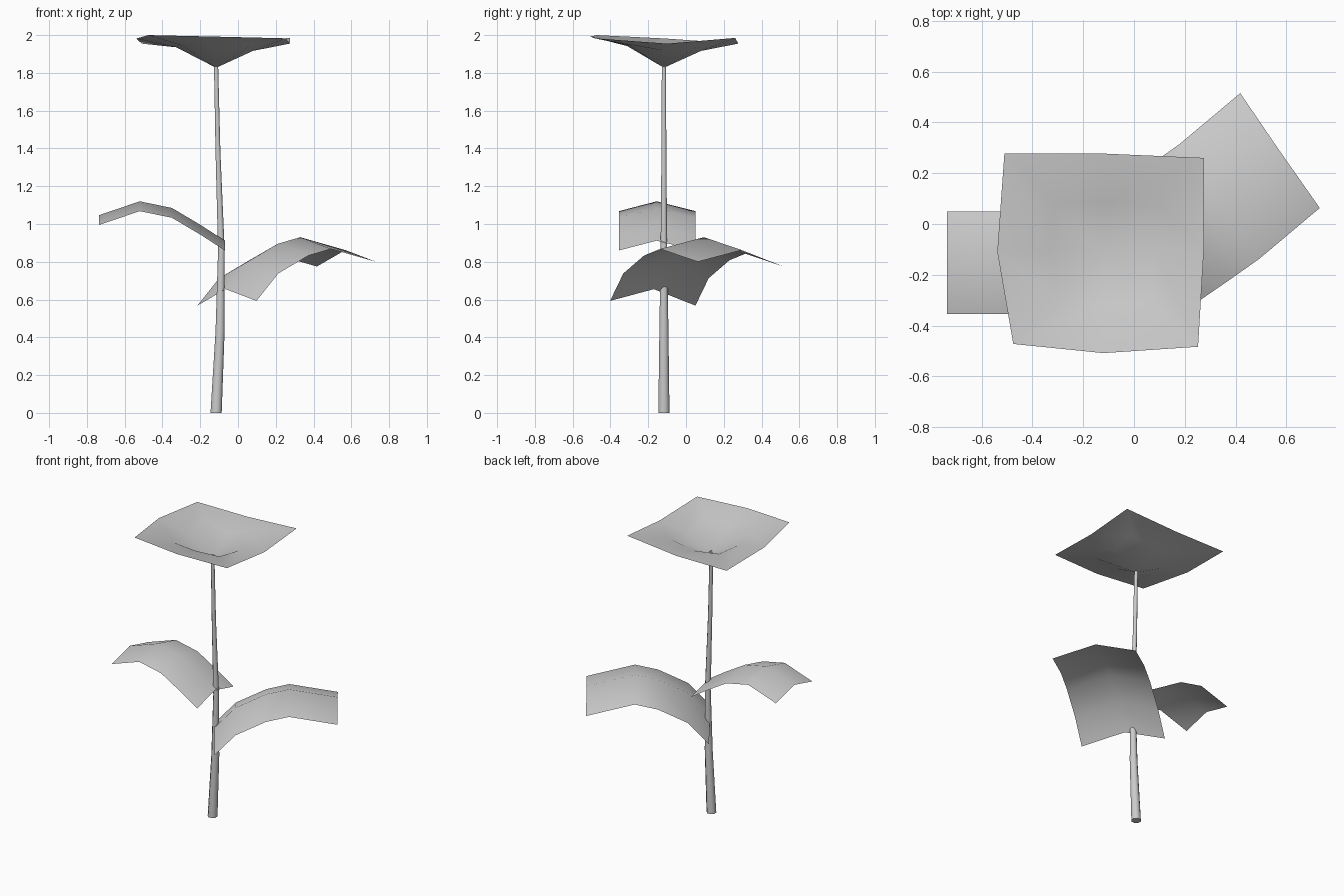
import bpy
import math
from mathutils import Vector

cube = bpy.data.objects.get("Cube")
if cube:
    bpy.data.objects.remove(cube, do_unlink=True)

# Single plain grey
grey = bpy.data.materials.new("plain grey")
grey.use_nodes = True
colour = (0.6, 0.6, 0.6, 1)
grey.diffuse_color = colour
grey.node_tree.nodes["Principled BSDF"].inputs["Base Color"].default_value = colour


def add_part(name, verts, faces):
    mesh = bpy.data.meshes.new(name)
    mesh.from_pydata(verts, [], faces)
    mesh.materials.append(grey)
    obj = bpy.data.objects.new(name, mesh)
    bpy.context.collection.objects.link(obj)
    bpy.ops.object.select_all(action='DESELECT')
    obj.select_set(True)
    bpy.context.view_layer.objects.active = obj
    bpy.ops.object.shade_smooth_by_angle(angle=math.radians(60))
    return obj


def bridge(a, b, count, closed):
    """Quads joining two rows of points that start at indices a and b."""
    steps = count if closed else count - 1
    return [(a + i, a + (i + 1) % count, b + (i + 1) % count, b + i)
            for i in range(steps)]


# Stem: tapered rings along a slightly bowed path (x, z, radius)
SIDES = 8
STEM_Y = -0.117
path = [(-0.116, 0, 0.032), (-0.095, 0.43, 0.026), (-0.088, 0.86, 0.019),
        (-0.106, 1.38, 0.014), (-0.116, 1.835, 0.012)]
verts, faces = [], []
for x, z, r in path:
    for i in range(SIDES):
        t = math.tau * (i + 0.5) / SIDES
        verts.append((x + r * math.cos(t), STEM_Y + r * math.sin(t), z))
for k in range(len(path) - 1):
    faces += bridge(k * SIDES, (k + 1) * SIDES, SIDES, True)
faces.append(tuple(reversed(range(SIDES))))
add_part("stem", verts, faces)


# Leaves: an arched ridge with a drooping sheet on each side
def leaf(name, ridge, right_side, left_side):
    points = []
    for p in ridge:
        mid = Vector(p)
        points += [mid + Vector(right_side), mid, mid + Vector(left_side)]
    quads = []
    for k in range(len(ridge) - 1):
        quads += [tuple(reversed(q)) for q in bridge(k * 3, k * 3 + 3, 3, False)]
    return add_part(name, points, quads)


leaf("right_leaf",
     [(-0.07, -0.155, 0.912), (-0.195, -0.155, 0.993), (-0.35, -0.155, 1.085),
      (-0.52, -0.155, 1.12), (-0.735, -0.155, 1.047)],
     (0, 0.205, -0.052), (0, -0.2, -0.052))
leaf("left_leaf",
     [(-0.065, -0.17, 0.655), (0.05, -0.1, 0.80), (0.21, 0.01, 0.895),
      (0.33, 0.095, 0.93), (0.568, 0.295, 0.862)],
     (0.163, -0.232, -0.062), (-0.15, 0.22, -0.087))

# Flower: shallow bowl with a square rim around the stem tip
centre = Vector((-0.116, STEM_Y, 1.827))
rim = [(0.275, -0.10, 1.955), (0.275, 0.26, 1.985), (-0.12, 0.277, 1.955),
       (-0.51, 0.277, 1.955), (-0.538, -0.11, 1.982), (-0.475, -0.472, 2.0),
       (-0.12, -0.508, 1.992), (0.252, -0.483, 1.983)]
inner = []
for i, p in enumerate(rim):
    mid = centre.lerp(Vector(p), 0.5)
    mid.z = 1.945 if i % 2 else 0.3 * centre.z + 0.7 * p[2]
    inner.append(mid)
n = len(rim)
faces = [(0, 1 + i, 1 + (i + 1) % n, 1 + (i + 2) % n) for i in range(0, n, 2)]
faces += [tuple(reversed(q)) for q in bridge(1, 1 + n, n, True)]
add_part("flower", [centre] + inner + rim, faces)
